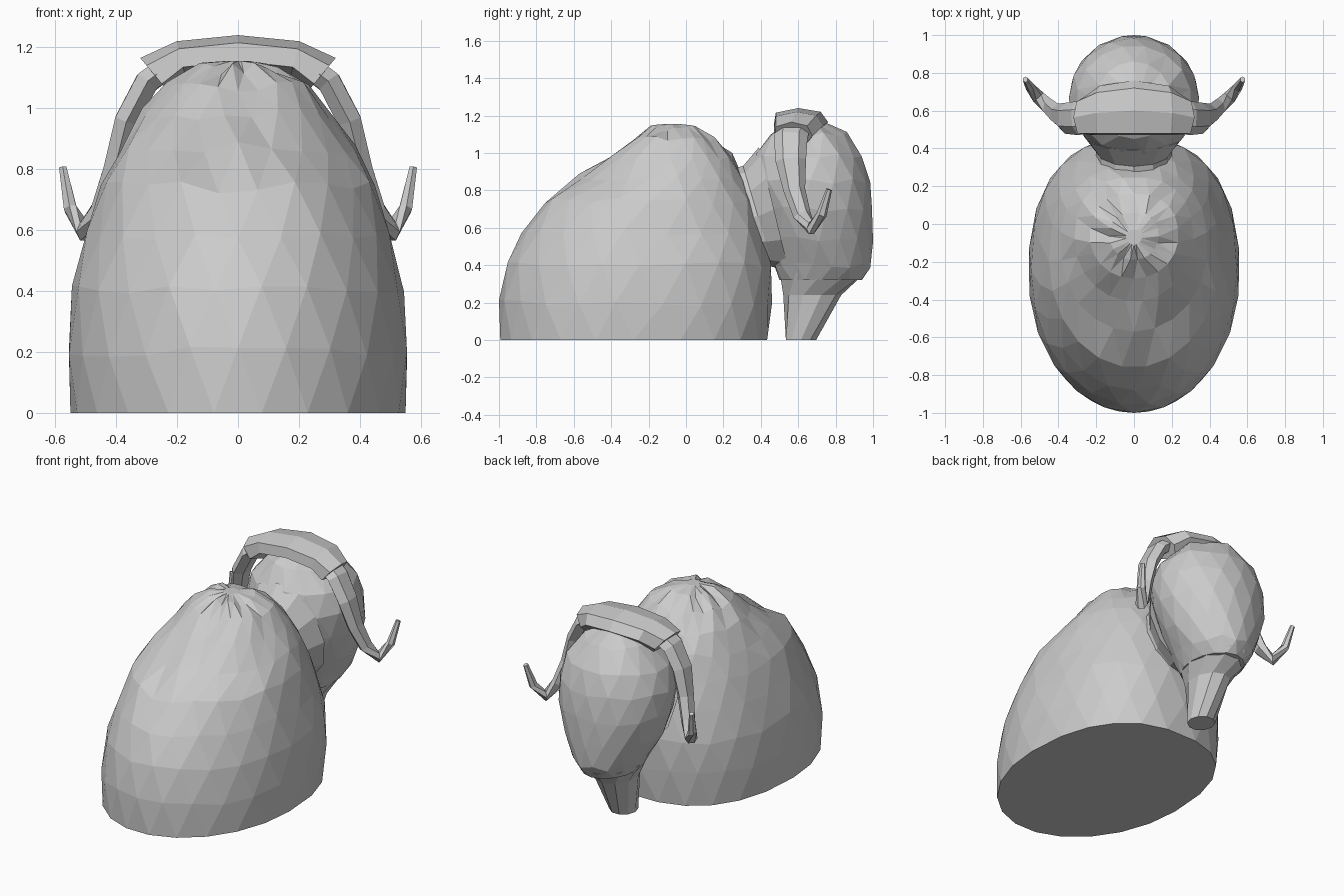
import bpy, bmesh, math, random
from mathutils import Vector

random.seed(4)
cube = bpy.data.objects.get("Cube")
if cube:
    bpy.data.objects.remove(cube)

stone = bpy.data.materials.new("grey stone")
stone.use_nodes = True
colour = (0.6, 0.6, 0.6, 1)
stone.diffuse_color = colour
stone.node_tree.nodes["Principled BSDF"].inputs["Base Color"].default_value = colour


def loft(name, rings, twist=False):
    """Skin closed rings of equal size; twist gives staggered triangles."""
    bm = bmesh.new()
    loops = [[bm.verts.new(p) for p in ring] for ring in rings]
    n = len(loops[0])
    for a, b in zip(loops, loops[1:]):
        for i in range(n):
            j = (i + 1) % n
            if twist:
                bm.faces.new((a[i], a[j], b[i]))
                bm.faces.new((a[j], b[j], b[i]))
            else:
                bm.faces.new((a[i], a[j], b[j], b[i]))
    bm.faces.new(loops[0])
    bm.faces.new(loops[-1])
    bmesh.ops.recalc_face_normals(bm, faces=bm.faces)
    mesh = bpy.data.meshes.new(name)
    bm.to_mesh(mesh)
    bm.free()
    mesh.materials.append(stone)
    obj = bpy.data.objects.new(name, mesh)
    bpy.context.collection.objects.link(obj)
    return obj


def egg_rings(levels, sides, power, jitter):
    """Level: height, near y, far y, half width. Power squares off the far half."""
    rings = []
    for k, (z, y0, y1, w) in enumerate(levels):
        ring = []
        for i in range(sides):
            a = math.tau * (i + k / 2) / sides
            c, s = math.cos(a), math.sin(a)
            e = 2 / power if s > 0 else 1
            x = w * math.copysign(abs(c) ** e, c)
            y = (y0 + y1) / 2 + (y1 - y0) / 2 * math.copysign(abs(s) ** e, s)
            lift = random.uniform(-jitter, jitter) if 0 < k < len(levels) - 1 else 0
            ring.append((x, y, z + lift))
        rings.append(ring)
    return rings


# Humped body
body = [(0, -1, .44, .55), (.2, -1, .46, .56), (.4, -.96, .46, .545),
        (.58, -.88, .42, .5), (.74, -.76, .37, .45), (.87, -.57, .31, .39),
        (.98, -.41, .25, .315), (1.07, -.29, .16, .235),
        (1.13, -.19, .06, .13), (1.155, -.11, -.03, .04)]
loft("body", egg_rings(body, 22, 2.4, .02), True)

# Head tapering down into the beard
head = [(.32, .5, .94, .16), (.4, .47, .99, .21), (.54, .42, 1, .28),
        (.7, .38, 1, .335), (.85, .345, .985, .345), (.98, .37, .945, .305),
        (1.1, .45, .86, .2), (1.17, .57, .73, .06)]
loft("head", egg_rings(head, 16, 2, .015), True)
beard = [(0, .53, .7, .08), (.24, .52, .83, .115), (.36, .49, .97, .185)]
loft("beard", egg_rings(beard, 10, 2, 0))

# Slanted neck collar
neck = []
for y, z, w, h in ((.3, .66, .2, .25), (.385, .66, .2, .27), (.47, .7, .27, .33)):
    ring = []
    for i in range(12):
        a = math.tau * i / 12
        ring.append((w * math.cos(a), y - .08 * math.sin(a), z + h * math.sin(a)))
    neck.append(ring)
loft("neck", neck)

# Horn boss: a faceted band arched over the head
section = [(.47, 1.155), (.48, 1.215), (.6, 1.24), (.72, 1.22), (.76, 1.165), (.7, 1.11)]
band = []
for x, drop, narrow, spread in ((.25, .075, .7, .05), (.18, .02, .9, .015), (0, 0, 1, 0)):
    band.append([(x + spread * (z - 1.155) / .06, .48 + (y - .48) * narrow, z - drop)
                 for y, z in section])
mirrored = [[(-x, y, z) for x, y, z in ring] for ring in band[:2]]
loft("horn_boss", band + mirrored[::-1])

# Horns: sweep down the cheeks, then hook upwards
path = [(.2, .58, 1.16, .09, .045), (.3, .56, 1.085, .09, .045),
        (.365, .56, .96, .082, .045), (.405, .58, .8, .058, .042),
        (.45, .62, .67, .048, .036), (.505, .67, .595, .036, .034),
        (.55, .725, .67, .028, .024), (.575, .765, .805, .016, .014)]
points = [Vector(p[:3]) for p in path]
horn = []
for k, (p, row) in enumerate(zip(points, path)):
    tangent = (points[min(k + 1, len(points) - 1)] - points[max(k - 1, 0)]).normalized()
    across = Vector((0, 1, 0))
    across = (across - tangent * across.dot(tangent)).normalized()
    out = tangent.cross(across)
    horn.append([p + across * row[3] * math.cos(math.tau * i / 6)
                 + out * row[4] * math.sin(math.tau * i / 6) for i in range(6)])
for side, name in ((1, "left_horn"), (-1, "right_horn")):
    loft(name, [[(side * v.x, v.y, v.z) for v in ring] for ring in horn])
